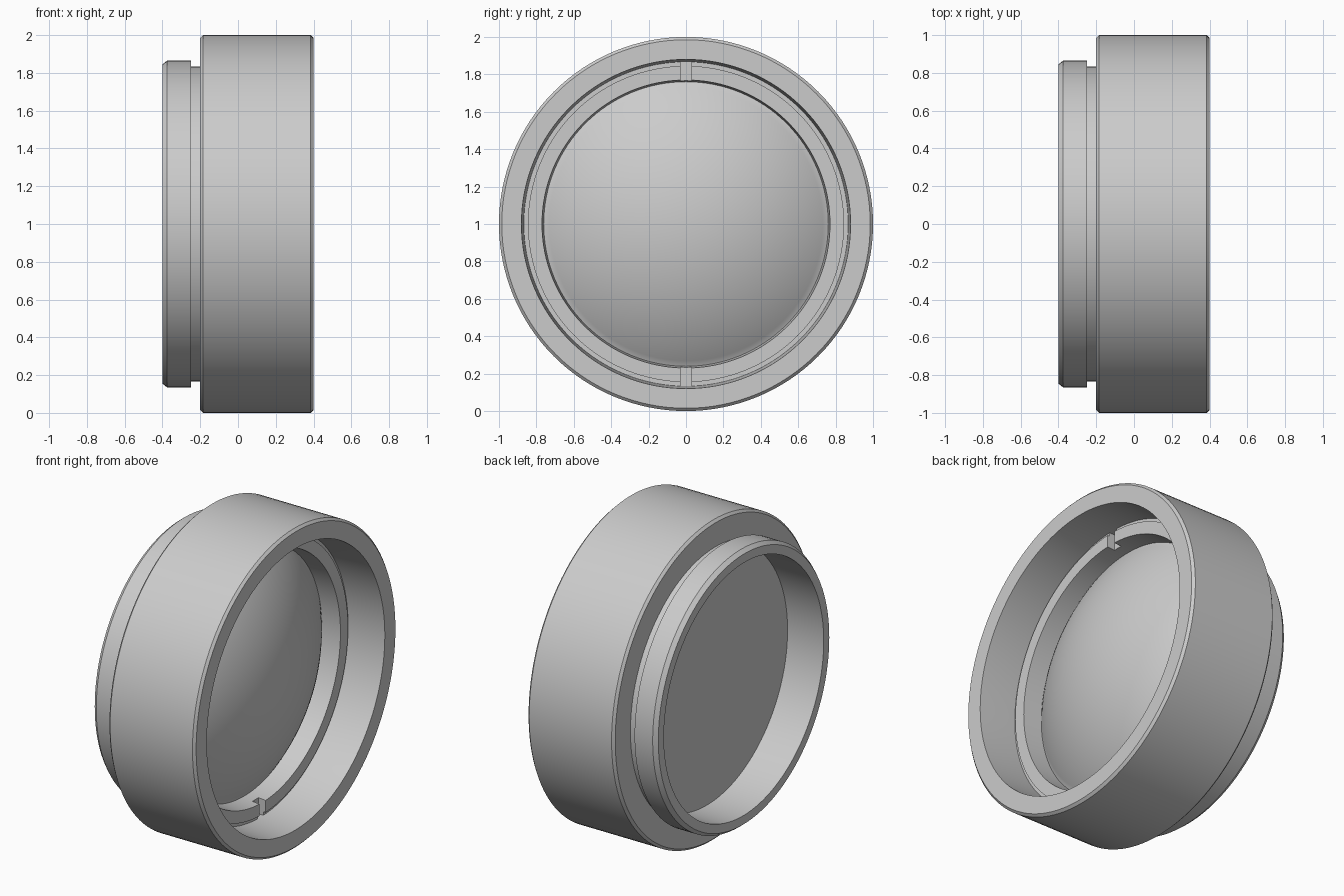
import bpy, bmesh, math
from mathutils import Matrix

cube = bpy.data.objects.get("Cube")
if cube:
    bpy.data.objects.remove(cube, do_unlink=True)

SEGMENTS = 128
AXIS_Z = 1.0

grey = bpy.data.materials.new("light grey")
grey.use_nodes = True
colour = (0.6, 0.6, 0.6, 1)
grey.diffuse_color = colour
grey.node_tree.nodes["Principled BSDF"].inputs["Base Color"].default_value = colour


def add_object(name, bm):
    bmesh.ops.recalc_face_normals(bm, faces=bm.faces)
    mesh = bpy.data.meshes.new(name)
    bm.to_mesh(mesh)
    bm.free()
    obj = bpy.data.objects.new(name, mesh)
    obj.location.z = AXIS_Z
    mesh.materials.append(grey)
    bpy.context.collection.objects.link(obj)
    return obj


def revolve(name, profile, closed=True):
    """Spin (x, radius) points around the x axis."""
    bm = bmesh.new()
    verts = [bm.verts.new((x, 0, r)) for x, r in profile]
    edges = [bm.edges.new(pair) for pair in zip(verts, verts[1:])]
    if closed:
        edges.append(bm.edges.new((verts[-1], verts[0])))
    bmesh.ops.spin(bm, geom=verts + edges, cent=(0, 0, 0), axis=(1, 0, 0),
                   angle=math.tau, steps=SEGMENTS, use_duplicate=False)
    bmesh.ops.remove_doubles(bm, verts=bm.verts, dist=1e-5)
    return add_object(name, bm)


def activate(obj):
    bpy.ops.object.select_all(action="DESELECT")
    obj.select_set(True)
    bpy.context.view_layer.objects.active = obj


# Housing: wide barrel, neck groove, rear flange and stepped bore
housing = revolve("housing", [
    (-0.40, 0.845), (-0.375, 0.865), (-0.25, 0.865), (-0.25, 0.835),
    (-0.20, 0.835), (-0.20, 0.985), (-0.185, 1.0), (0.385, 1.0),
    (0.40, 0.985), (0.40, 0.88), (0.15, 0.867), (0.04, 0.867),
    (0.04, 0.79), (-0.40, 0.79)])

# Retaining ring with a shallow outer step
ring = revolve("retaining_ring", [
    (0.04, 0.867), (0.155, 0.867), (0.155, 0.845), (0.17, 0.845),
    (0.17, 0.77), (0.04, 0.76)])

# Spanner slots at the top and bottom of the ring
bm = bmesh.new()
for side in (1, -1):
    bmesh.ops.create_cube(bm, size=1, matrix=Matrix.Translation((0.17, 0, 0.81 * side))
                          @ Matrix.Diagonal((0.10, 0.06, 0.20, 1)))
cutter = add_object("slot_cutter", bm)
cutter.hide_render = True
cut = ring.modifiers.new("slots", "BOOLEAN")
cut.operation = "DIFFERENCE"
cut.solver = "EXACT"
cut.object = cutter
activate(ring)
bpy.ops.object.modifier_apply(modifier=cut.name)
bpy.data.objects.remove(cutter, do_unlink=True)

# Lens: flat back, domed front
EDGE_X, EDGE_R, RISE, STEPS = 0.045, 0.765, 0.25, 20
sphere_r = (EDGE_R ** 2 + RISE ** 2) / (2 * RISE)
half_angle = math.asin(EDGE_R / sphere_r)
profile = [(-0.15, 0), (-0.15, 0.79), (0.04, 0.79), (EDGE_X, EDGE_R)]
for i in range(1, STEPS + 1):
    a = half_angle * (1 - i / STEPS)
    profile.append((EDGE_X + RISE - sphere_r * (1 - math.cos(a)), sphere_r * math.sin(a)))
lens = revolve("lens", profile, closed=False)

for obj in (housing, ring, lens):
    activate(obj)
    bpy.ops.object.shade_smooth_by_angle(angle=math.radians(25))
